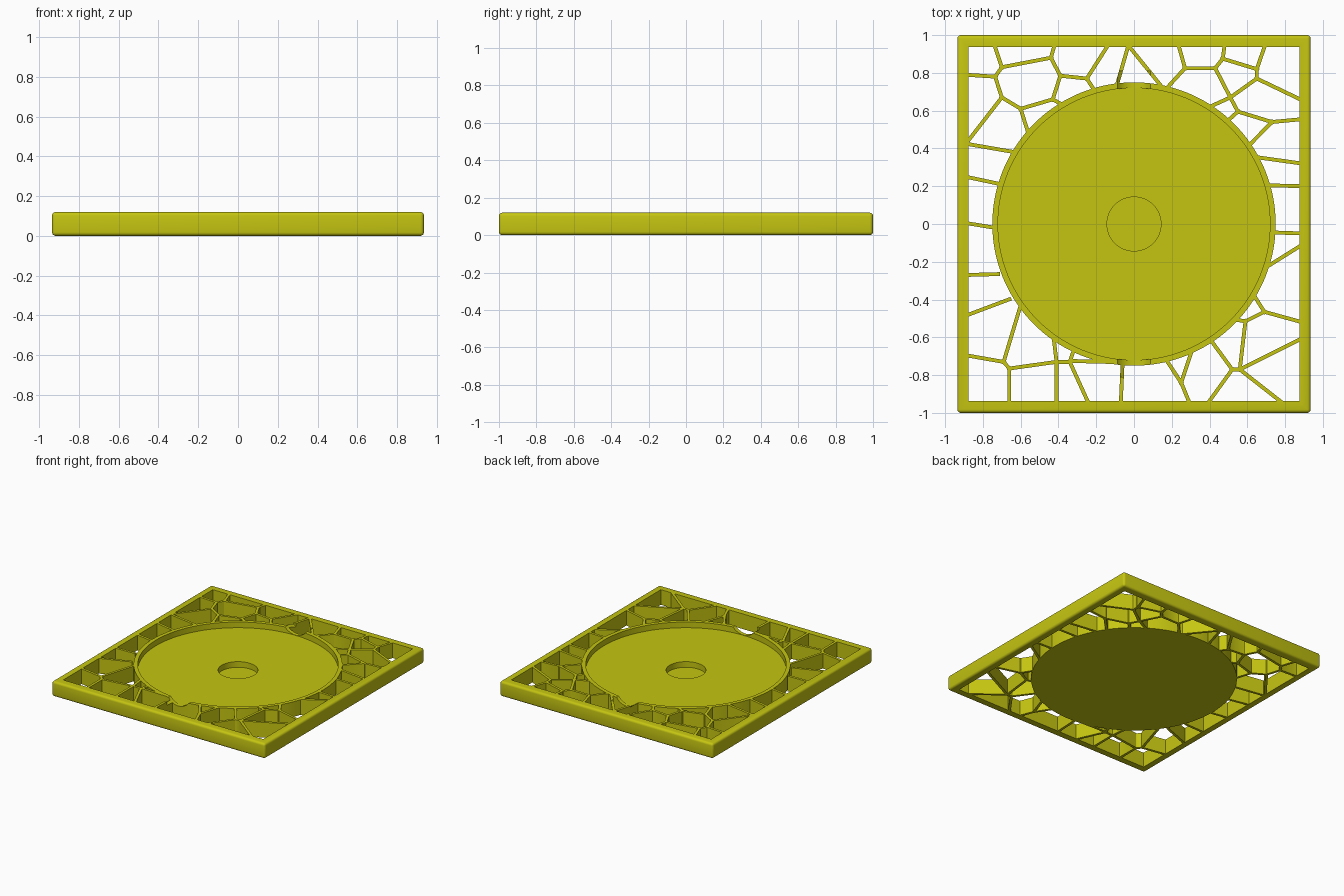
import bpy, bmesh, math
from mathutils import Vector

if "Cube" in bpy.data.objects:
    bpy.data.objects.remove(bpy.data.objects["Cube"])

H = 0.12                 # overall height
R_OUT, R_IN = 0.75, 0.72 # dish rim radii
FLOOR, HUB_FLOOR, R_HUB = 0.075, 0.03, 0.143
RIB = 0.02               # rib thickness

mat = bpy.data.materials.new("olive_yellow")
mat.diffuse_color = (0.56, 0.56, 0.006, 1)
mat.use_nodes = True
mat.node_tree.nodes["Principled BSDF"].inputs["Base Color"].default_value = mat.diffuse_color


def add_object(name, bm):
    bmesh.ops.recalc_face_normals(bm, faces=bm.faces)
    mesh = bpy.data.meshes.new(name)
    bm.to_mesh(mesh)
    bm.free()
    ob = bpy.data.objects.new(name, mesh)
    mesh.materials.append(mat)
    bpy.context.collection.objects.link(ob)
    return ob


def box(name, size, loc):
    bm = bmesh.new()
    bmesh.ops.create_cube(bm, size=1)
    for v in bm.verts:
        v.co = Vector(v.co[i] * size[i] + loc[i] for i in range(3))
    return add_object(name, bm)


def cut(ob, cutter, self_overlap=False):
    m = ob.modifiers.new("cut", 'BOOLEAN')
    m.operation, m.solver, m.object = 'DIFFERENCE', 'EXACT', cutter
    m.use_self = self_overlap


def finish(ob):
    bpy.ops.object.select_all(action='DESELECT')
    ob.select_set(True)
    bpy.context.view_layer.objects.active = ob
    for m in list(ob.modifiers):
        bpy.ops.object.modifier_apply(modifier=m.name)
    bpy.ops.object.shade_smooth_by_angle(angle=math.radians(30))


# Finger notch cutters: shallow cylinders across the rim, front and back
notches = []
for s in (-1, 1):
    bm = bmesh.new()
    bmesh.ops.create_cone(bm, cap_ends=True, segments=64,
                          radius1=0.112, radius2=0.112, depth=0.21)
    for v in bm.verts:
        x, y, z = v.co
        v.co = (x, z + s * 0.705, y + 0.189)
    notches.append(add_object("notch_cutter", bm))

# Square frame with rounded outer edges
frame = box("frame", (1.87, 2.0, H), (0, 0, H / 2))
bev = frame.modifiers.new("round", 'BEVEL')
bev.width, bev.segments = 0.018, 4
opening = box("opening_cutter", (1.754, 1.874, 1), (0, 0, 0))
cut(frame, opening)

# Round dish with a raised rim and a central recess
profile = [(0, 0), (R_OUT, 0), (R_OUT, H), (R_IN, H), (R_IN, FLOOR),
           (R_HUB, FLOOR), (R_HUB, HUB_FLOOR), (0, HUB_FLOOR)]
bm = bmesh.new()
verts = [bm.verts.new((r, 0, z)) for r, z in profile]
edges = [bm.edges.new(p) for p in zip(verts, verts[1:])]
bmesh.ops.spin(bm, geom=verts + edges, cent=(0, 0, 0), axis=(0, 0, 1),
               angle=math.tau, steps=144, use_merge=False)
bmesh.ops.remove_doubles(bm, verts=bm.verts, dist=1e-5)
dish = add_object("dish", bm)
for n in notches:
    cut(dish, n)

# Rib paths of the cellular web, as polylines
back_left = [
    [(-.89, .79), (-.735, .78), (-.70, .83), (-.74, .95)],
    [(-.70, .83), (-.44, .88), (-.42, .95)],
    [(-.44, .88), (-.39, .785), (-.25, .77), (-.135, .95)],
    [(-.25, .77), (-.21, .71)],
    [(-.39, .785), (-.43, .66), (-.38, .63)],
    [(-.43, .66), (-.60, .61), (-.57, .49)],
    [(-.60, .61), (-.70, .67), (-.735, .78)],
    [(-.70, .67), (-.89, .425), (-.64, .385)],
    [(-.03, .945), (-.09, .72)], [(-.03, .945), (.15, .72)]]
left = [
    [(-.89, .25), (-.72, .215)], [(-.89, .005), (-.75, -.02)],
    [(-.89, -.27), (-.71, -.265)], [(-.89, -.485), (-.65, -.395)]]
front_left = [
    [(-.60, -.43), (-.69, -.73), (-.66, -.765), (-.66, -.95)],
    [(-.89, -.695), (-.69, -.73)],
    [(-.66, -.765), (-.41, -.73), (-.43, -.61)],
    [(-.41, -.95), (-.41, -.73), (-.34, -.73), (-.24, -.95)],
    [(-.34, -.73), (-.32, -.67)], [(-.34, -.725), (-.10, -.73)],
    [(-.06, -.73), (-.07, -.95)]]
front_right = [
    [(.17, -.72), (.25, -.84), (.295, -.95)], [(.25, -.84), (.31, -.68)],
    [(.41, -.62), (.52, -.77), (.39, -.95)],
    [(.52, -.77), (.56, -.77), (.79, -.95)], [(.56, -.77), (.89, -.605)],
    [(.56, -.77), (.59, -.515), (.54, -.51)],
    [(.59, -.515), (.69, -.465), (.89, -.52)], [(.69, -.465), (.64, -.38)]]
right = [
    [(.71, -.23), (.89, -.11)], [(.74, -.045), (.89, -.05)],
    [(.71, .205), (.89, .20)], [(.65, .355), (.89, .32)]]
back_right = [
    [(.60, .41), (.73, .54), (.89, .555)],
    [(.73, .54), (.55, .595), (.49, .54)],
    [(.55, .595), (.51, .67), (.40, .62)],
    [(.51, .67), (.65, .77), (.89, .655)],
    [(.65, .77), (.65, .82), (.695, .95)],
    [(.65, .82), (.47, .875), (.48, .95)],
    [(.47, .875), (.43, .825), (.51, .67)],
    [(.43, .825), (.27, .825), (.235, .95)], [(.27, .825), (.175, .73)]]


def anchor(p):
    """Ends near the dish are seated inside its rim wall."""
    v = Vector((p[0], p[1], 0))
    return v.normalized() * 0.738 if v.length < 0.757 else v


def prism(bm, points):
    low = [bm.verts.new((p.x, p.y, 0)) for p in points]
    high = [bm.verts.new((p.x, p.y, H)) for p in points]
    bm.faces.new(low[::-1])
    bm.faces.new(high)
    for i in range(len(points)):
        j = (i + 1) % len(points)
        bm.faces.new((low[i], low[j], high[j], high[i]))


# Web ribs: upright walls, with small posts filling the joints
bm = bmesh.new()
joints = set()
for path in back_left + left + front_left + front_right + right + back_right:
    pts = [anchor(p) for p in path]
    for a, b in zip(pts, pts[1:]):
        d = (b - a).normalized()
        n = Vector((-d.y, d.x, 0)) * RIB / 2
        prism(bm, [a - n, b - n, b + n, a + n])
    joints.update((p.x, p.y) for p in pts[1:-1])
for x, y in sorted(joints):
    prism(bm, [Vector((x + 0.014 * math.cos(k * math.tau / 8),
                       y + 0.014 * math.sin(k * math.tau / 8), 0)) for k in range(8)])
ribs = add_object("web_ribs", bm)
for n in notches:
    cut(ribs, n, True)

for ob in (frame, dish, ribs):
    finish(ob)
for ob in notches + [opening]:
    bpy.data.objects.remove(ob)
